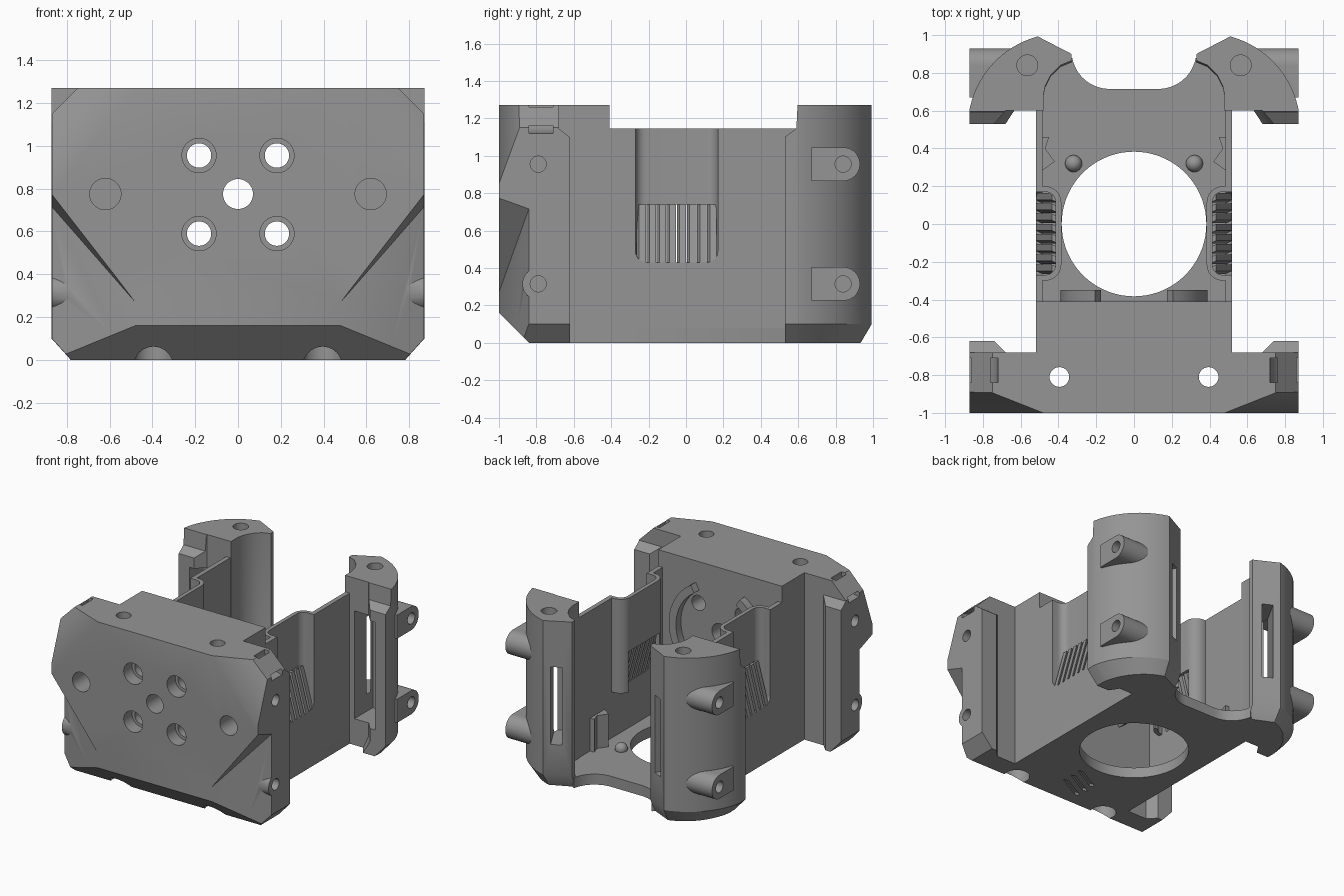
import bpy, bmesh, math
from mathutils import Vector, Matrix

if "Cube" in bpy.data.objects:
    bpy.data.objects.remove(bpy.data.objects["Cube"])

grey = bpy.data.materials.new("mid_grey")
grey.diffuse_color = (0.3, 0.3, 0.3, 1)
grey.use_nodes = True
grey.node_tree.nodes["Principled BSDF"].inputs["Base Color"].default_value = grey.diffuse_color


def finish(name, bm):
    bmesh.ops.recalc_face_normals(bm, faces=bm.faces)
    me = bpy.data.meshes.new(name)
    bm.to_mesh(me)
    bm.free()
    ob = bpy.data.objects.new(name, me)
    bpy.context.collection.objects.link(ob)
    me.materials.append(grey)
    return ob


def loft(name, rings):
    bm = bmesh.new()
    vs = [[bm.verts.new(p) for p in r] for r in rings]
    n = len(vs[0])
    for a, b in zip(vs, vs[1:]):
        for i in range(n):
            j = (i + 1) % n
            bm.faces.new((a[i], a[j], b[j], b[i]))
    bm.faces.new(vs[0])
    bm.faces.new(vs[-1])
    return finish(name, bm)


def prism(name, pts, axis, a, b):
    """Extrude a 2D outline along x, y or z between a and b."""
    put = {'x': lambda p, t: (t, p[0], p[1]),
           'y': lambda p, t: (p[0], t, p[1]),
           'z': lambda p, t: (p[0], p[1], t)}[axis]
    return loft(name, [[put(p, t) for p in pts] for t in (a, b)])


def box(name, x0, x1, y0, y1, z0, z1):
    return prism(name, [(x0, y0), (x1, y0), (x1, y1), (x0, y1)], 'z', z0, z1)


def arc(cx, cy, r, a0, a1, n):
    return [(cx + r * math.cos(math.radians(a0 + (a1 - a0) * i / n)),
             cy + r * math.sin(math.radians(a0 + (a1 - a0) * i / n))) for i in range(n + 1)]


def rod(name, axis, u, v, r, a, b, n=40):
    return prism(name, arc(u, v, r, 0, 360, n)[:-1], axis, a, b)


def hull(name, pts):
    bm = bmesh.new()
    for p in pts:
        bm.verts.new(p)
    bmesh.ops.convex_hull(bm, input=bm.verts)
    return finish(name, bm)


def combine(ob, tools, op='DIFFERENCE'):
    for t in tools:
        m = ob.modifiers.new("b", 'BOOLEAN')
        m.operation, m.solver, m.object = op, 'EXACT', t
        bpy.context.view_layer.objects.active = ob
        bpy.ops.object.modifier_apply(modifier=m.name)
        bpy.data.objects.remove(t)


def flip(pts, s):
    return [(s * p[0], *p[1:]) for p in pts]


# ---- front block: plan outline with side wings
half = [(.52, -.41), (.52, -.68), (.68, -.68), (.74, -.62), (.87, -.62), (.87, -1)]
front = prism("front_block", half + flip(half, -1)[::-1], 'z', 0, 1.27)


def slope(x, z):
    return -1 + .154 * ((x - .48) / .39 + (z - 1.27) / .42)


tri = [(.441, 1.312), (.909, .808), (.909, 1.312)]
upper = [(x, slope(x, z), z) for x, z in tri] + [(x, -1.1, z) for x, z in tri]
lower = [(.48, -1, .27), (.48, -1, -.1), (.9, -.828, -.1), (.9, -.828, .75),
         (.9, -1.05, .83), (.48, -1.05, .29), (.48, -1.05, -.1), (.9, -1.05, -.1)]
cuts = [prism("c", [(-1.05, .21), (-.79, -.05), (-1.05, -.05)], 'x', -1, 1)]
for s in (-1, 1):
    cuts += [hull("c", flip(upper, s)), hull("c", flip(lower, s)),
             prism("c", flip([(.72, 1.30), (.9, 1.12), (.9, 1.30)], s), 'y', -1.2, -.5),
             prism("c", flip([(.735, -.05), (.915, .15), (.915, -.05)], s), 'y', -1.2, -.5),
             prism("c", [(-.61, 1.09), (-.68, 1.145), (-.68, 1.3), (-.61, 1.3)], 'x', s * .56, s)]
combine(front, cuts)
# screw bosses on the lower corners
combine(front, [rod("b", 'x', -.79, .315, .085, s * .7, s * .87) for s in (-1, 1)], 'UNION')
# holes and strap slots
holes = [rod("c", 'y', 0, .775, .07, -1.1, -.3)]
for s in (-1, 1):
    for z in (.59, .955):
        holes += [rod("c", 'y', s * .182, z, .057, -1.1, -.3), rod("c", 'y', s * .182, z, .08, -1.1, -.9)]
    holes += [rod("c", 'y', s * .62, .775, .073, -1.1, -.8),
              rod("c", 'z', s * .395, -.81, .052, -.1, 1.4),
              rod("c", 'z', s * .395, -.81, .092, -.1, .12)]
    holes += [rod("c", 'x', -.79, z, .043, s * .7, s) for z in (.315, .955)]
    ring = arc(.87, 1.27, .15, 150, 300, 20) + arc(.87, 1.27, .11, 300, 150, 20)
    holes.append(prism("c", flip(ring, s), 'y', -.84, -.71))
for i in (-1, 0, 1):
    y = -.6 + i * .08
    holes.append(prism("c", [(-.12, y - .05), (-.08, y - .06), (.12, y + .05), (.08, y + .06)], 'z', -.1, .02))
combine(front, holes)

# ---- floor plate with round opening and curved rear edge
edge = [(.52, -.41), (.52, .66), (.46, .78), (.33, .88)] + arc(.13, .915, .2, -10, -90, 10)
floor = prism("floor", edge + flip(edge, -1)[::-1], 'z', 0, .08)
combine(floor, [rod("c", 'z', 0, 0, .383, -.1, .2, 72)])

objs = [front, floor]
for s, side in ((-1, "left"), (1, "right")):
    # side wall with rounded cut-out
    wall = box(side + "_wall", s * .485, s * .52, -.41, .64, 0, 1.145)
    cut = [(-.27, 1.2)] + arc(-.21, .49, .06, 180, 270, 8) + arc(.11, .49, .06, 270, 360, 8) + [(.17, 1.2)]
    combine(wall, [prism("c", cut, 'x', s * .4, s * .6)])

    # recessed pocket behind the cut-out, open at the vents
    plan = ([(.52, -.27)] + arc(.47, -.215, .055, 270, 180, 6) + arc(.47, .115, .055, 180, 90, 6)
            + [(.52, .17), (.52, .2)] + arc(.47, .115, .085, 90, 180, 6)
            + arc(.47, -.215, .085, 180, 270, 6) + [(.52, -.3)])
    pocket = prism(side + "_pocket", flip(plan, s), 'z', .43, 1.145)
    combine(pocket, [box("c", s * .35, s * .46, -.235, .135, .4, .74)])

    # leaning vent slats
    for i in range(8):
        y = -.245 + i * .054
        low = [(.49, y - .02), (.52, y - .005), (.52, y + .03), (.49, y + .015)]
        slat = loft(side + "_vent_slat", [[(s * x, yy, .43) for x, yy in low],
                                          [(s * (x - .085), yy, .74) for x, yy in low]])
        objs.append(slat)

    # rear pillar with chamfered foot
    out = ([(.48, .6), (.68, .6), (.74, .53), (.87, .53)] + arc(.38, .51, .5, 10.5, 75, 24)
           + [(.33, .9), (.33, .865), (.39, .84), (.44, .79), (.47, .73), (.48, .68)])
    foot = [(.48 + (x - .48) * .77 if x > .48 else x, .6 + (y - .6) * .85 if y > .6 else y) for x, y in out]
    pillar = loft(side + "_rear_pillar", [[(s * x, y, z) for x, y in r]
                                          for r, z in ((foot, 0), (out, .1), (out, 1.27))])
    bosses = []
    for z in (.315, .955):
        slot = [(.67, z - .09)] + arc(.84, z, .09, -90, 90, 20) + [(.67, z + .09)]
        bosses.append(prism("b", slot, 'x', s * .62, s * .87))
    combine(pillar, bosses, 'UNION')
    # hollow, rear window, screw holes, lowered flange top
    hollow = [(.56, .4), (.78, .4), (.78, .70), (.70, .82), (.56, .82)]
    window = [(.34, 1.02), (.41, 1.06), (.58, .755), (.51, .716)]
    cutters = [prism("c", flip(hollow, s), 'z', .2, 1.02),
               prism("c", flip(window, s), 'z', .33, .92),
               prism("c", [(.5, 1.08), (.59, 1.145), (.598, 1.3), (.5, 1.3)], 'x', s * .4, s),
               rod("c", 'z', s * .565, .84, .055, 1.08, 1.4)]
    cutters += [rod("c", 'x', .84, z, .043, s * .72, s) for z in (.315, .955)]
    combine(pillar, cutters)

    # inner corner bracket and locating peg
    rib = prism(side + "_corner_bracket", flip([(.49, .28), (.49, .46), (.45, .46), (.47, .4), (.42, .33)], s),
                'z', .07, .33)
    bm = bmesh.new()
    bmesh.ops.create_uvsphere(bm, u_segments=24, v_segments=12, radius=.045,
                              matrix=Matrix.Translation((s * .32, .32, .09)))
    peg = finish(side + "_peg", bm)

    # curved rib on the rear face of the front block
    curve = arc(0, .775, .39, -58, 58, 20) + arc(0, .775, .33, 58, -58, 20)
    rib2 = prism(side + "_curved_rib", flip(curve, s), 'y', -.42, -.35)
    objs += [wall, pocket, pillar, rib, peg, rib2]

# ---- smooth shading with sharp edges kept
for ob in objs:
    bpy.ops.object.select_all(action='DESELECT')
    ob.select_set(True)
    bpy.context.view_layer.objects.active = ob
    bpy.ops.object.shade_smooth_by_angle(angle=math.radians(30))
